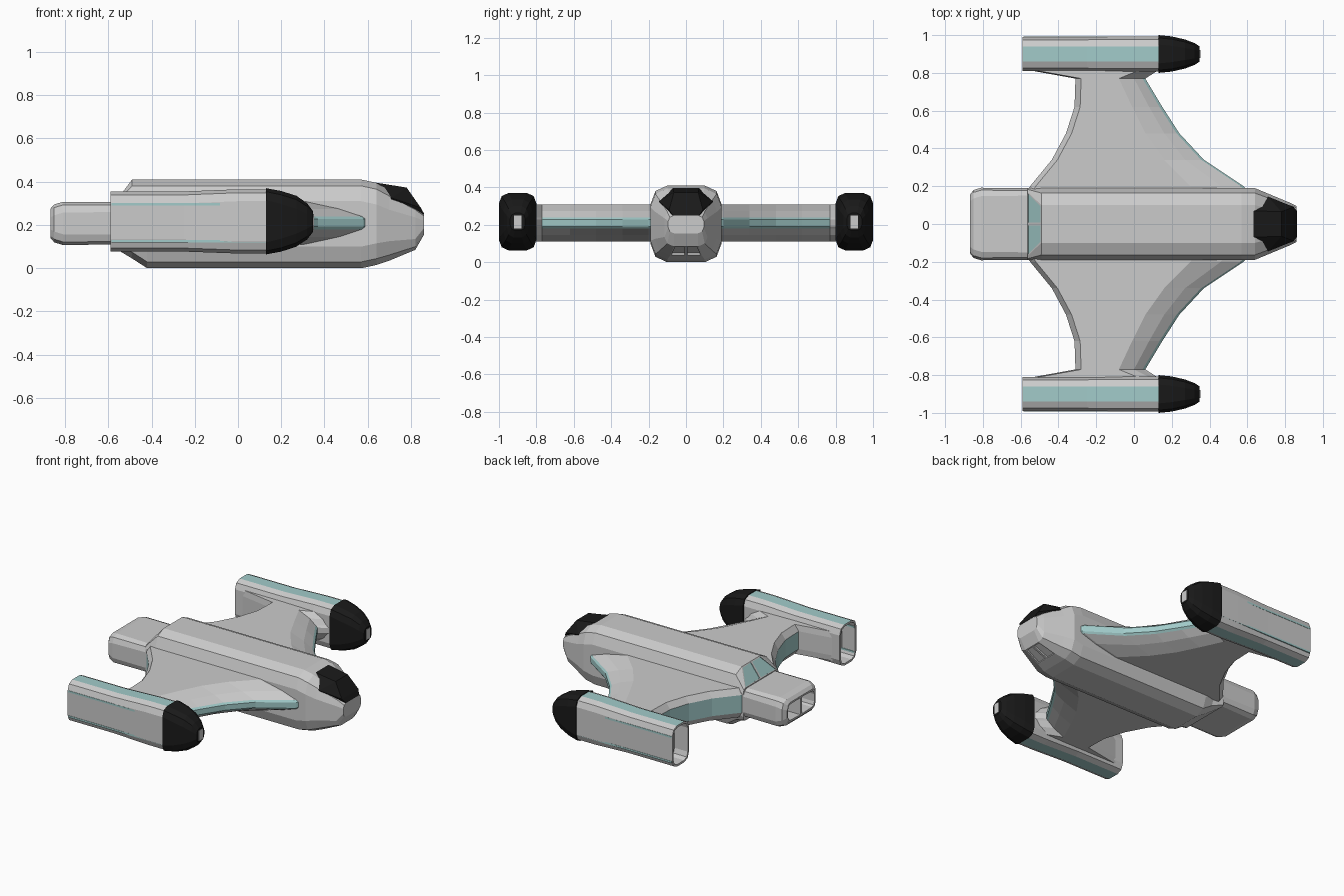
import bpy, bmesh, math

if "Cube" in bpy.data.objects:
    bpy.data.objects.remove(bpy.data.objects["Cube"])


def material(name, rgb):
    m = bpy.data.materials.new(name)
    m.diffuse_color = (*rgb, 1)
    m.use_nodes = True
    m.node_tree.nodes["Principled BSDF"].inputs["Base Color"].default_value = m.diffuse_color
    return m


GREY = material("hull_grey", (0.62, 0.62, 0.62))
TEAL = material("teal", (0.36, 0.60, 0.59))
BLACK = material("black", (0.01, 0.01, 0.01))
WHITE = material("white", (0.85, 0.85, 0.85))


def section(x, hw, z0, z1, cy, cz, y=0, steps=2, mid=False):
    """Rounded-rectangle section across x; cy/cz are the corner sizes."""
    arc = [math.pi / 2 * i / steps for i in range(steps + 1)]
    half = [(hw - cy + cy * math.sin(a), z1 - cz + cz * math.cos(a)) for a in arc]
    half += [(hw - cy + cy * math.cos(a), z0 + cz - cz * math.sin(a)) for a in arc]
    left = [(-u, z) for u, z in reversed(half)]
    pts = [(0, z1)] + half + [(0, z0)] + left if mid else half + left
    return [(x, y + u, z) for u, z in pts]


def loft(rings, split=False):
    """Skin the rings; returns bmesh, grid of side faces, start and end caps."""
    bm = bmesh.new()
    vs = [[bm.verts.new(p) for p in r] for r in rings]
    n = len(rings[0])
    sides = [[bm.faces.new((a[j], a[(j + 1) % n], b[(j + 1) % n], b[j])) for j in range(n)]
             for a, b in zip(vs, vs[1:])]
    h = n // 2
    caps = []
    for r in (vs[0], vs[-1]):
        parts = [r[:h + 1], r[h:] + r[:1]] if split else [r]
        caps.append([bm.faces.new(p) for p in parts])
    bmesh.ops.recalc_face_normals(bm, faces=bm.faces)
    return bm, sides, caps[0], caps[1]


def recess(bm, faces, border, depth, mat=0):
    """Inset each face and sink it along x/z to make an opening or window."""
    bmesh.ops.inset_individual(bm, faces=faces, thickness=border, depth=0)
    for f in faces:
        f.material_index = mat
    if depth:
        bm.normal_update()
        for f in faces:
            d = -f.normal * depth
            new = bmesh.ops.extrude_discrete_faces(bm, faces=[f])["faces"]
            bmesh.ops.translate(bm, verts=new[0].verts, vec=d)


def finish(name, bm, mats=(GREY,), mirror=False):
    me = bpy.data.meshes.new(name)
    bm.to_mesh(me)
    bm.free()
    for m in mats:
        me.materials.append(m)
    ob = bpy.data.objects.new(name, me)
    bpy.context.collection.objects.link(ob)
    if mirror:
        mod = ob.modifiers.new("mirror", "MIRROR")
        mod.use_axis = (False, True, False)
        mod.use_mirror_merge = False
    return ob


def box(name, lo, hi, mat, mirror=False):
    bm = bmesh.new()
    bmesh.ops.create_cube(bm, size=1)
    for v in bm.verts:
        v.co = [(a + b) / 2 + c * (b - a) for a, b, c in zip(lo, hi, v.co)]
    return finish(name, bm, (mat,), mirror)


# Fuselage with sloped rear windows and lower front openings
hull = [(-0.565, 0.19, 0.09, 0.31, 0.02, 0.03),
        (-0.49, 0.19, 0.045, 0.41, 0.09, 0.10),
        (-0.42, 0.19, 0.0, 0.41, 0.09, 0.10),
        (0.57, 0.19, 0.0, 0.41, 0.09, 0.10),
        (0.64, 0.19, 0.015, 0.395, 0.09, 0.10),
        (0.70, 0.165, 0.035, 0.36, 0.08, 0.09),
        (0.82, 0.115, 0.085, 0.285, 0.05, 0.05),
        (0.86, 0.095, 0.155, 0.25, 0.03, 0.03)]
bm, sides, rear, front = loft([section(*r, mid=True) for r in hull], split=True)
n = len(sides[0])
recess(bm, [sides[0][0], sides[0][n - 1]], 0.010, 0.004, 1)
recess(bm, [sides[5][n // 2 - 1], sides[5][n // 2]], 0.010, 0.012)
finish("fuselage", bm, (GREY, TEAL))

# Faceted cockpit canopy
bm = bmesh.new()
for x, y, z in [(0.63, 0.07, 0.397), (0.71, 0.145, 0.325), (0.78, 0.065, 0.373),
                (0.845, 0.09, 0.28), (0.862, 0.07, 0.25), (0.70, 0.10, 0.25)]:
    for s in (-1, 1):
        bm.verts.new((x, s * y, z))
hull_out = bmesh.ops.convex_hull(bm, input=bm.verts)
finish("cockpit_canopy", bm, (BLACK,))

# Rear engine block with twin exhausts
engine = [(-0.50, 0.19, 0.11, 0.305, 0.04, 0.045),
          (-0.58, 0.19, 0.11, 0.305, 0.04, 0.045),
          (-0.81, 0.192, 0.107, 0.307, 0.045, 0.05),
          (-0.85, 0.18, 0.12, 0.295, 0.045, 0.05),
          (-0.868, 0.155, 0.14, 0.275, 0.035, 0.04)]
bm, sides, front, rear = loft([section(*r, mid=True) for r in engine], split=True)
recess(bm, rear, 0.014, 0.10)
finish("rear_engine", bm)


# Wings swept along y, with teal leading and trailing edges
def wing_section(y, xr, xf, k, m):
    pts = [(xr, 0.15), (xr, 0.27), (xr + 0.03, 0.31), (xf - k, 0.31), (xf - m, 0.275),
           (xf - 0.015, 0.24), (xf, 0.228), (xf, 0.192), (xf - 0.015, 0.18),
           (xf - m, 0.145), (xf - k, 0.11), (xr + 0.03, 0.11)]
    return [(x, y, z) for x, z in pts]


stations = [(0.15, -0.58, 0.62, 0.30, 0.13), (0.20, -0.55, 0.58, 0.28, 0.12),
            (0.34, -0.435, 0.37, 0.21, 0.10), (0.48, -0.36, 0.24, 0.18, 0.08),
            (0.62, -0.315, 0.15, 0.16, 0.07), (0.77, -0.31, 0.06, 0.14, 0.06)]
bm, sides, _, _ = loft([wing_section(*s) for s in stations])
for seg in sides:
    for j in (0, 5, 6, 7):
        seg[j].material_index = 1
finish("wings", bm, (GREY, TEAL), mirror=True)

# Flared joints between wings and nacelles
bm, _, _, _ = loft([wing_section(0.77, -0.31, 0.06, 0.14, 0.06),
                    wing_section(0.815, -0.56, 0.13, 0.10, 0.04)])
finish("wing_joints", bm, mirror=True)

# Nacelles with open rear ends and teal strips above and below
pods = [(-0.59, 0.09, 0.077, 0.355, 0.05, 0.055), (-0.25, 0.09, 0.077, 0.355, 0.05, 0.055),
        (0.0, 0.093, 0.068, 0.365, 0.053, 0.055), (0.135, 0.093, 0.068, 0.365, 0.053, 0.055)]
bm, sides, rear, _ = loft([section(*r, y=0.9) for r in pods])
n = len(sides[0])
for seg in sides:
    for j in (n - 1, n // 2 - 1):
        seg[j].material_index = 1
recess(bm, rear, 0.014, 0.10)
finish("nacelles", bm, (GREY, TEAL), mirror=True)
for name, z in (("upper_side_stripe", 0.295), ("lower_side_stripe", 0.125)):
    box(name, (-0.585, 0.97, z - 0.006), (0.13, 0.992, z + 0.006), TEAL, True)

# Black nacelle noses with a pale slit
cones = [(0.13, 0.10, 0.064, 0.37, 0.05, 0.055), (0.20, 0.093, 0.077, 0.357, 0.05, 0.06),
         (0.27, 0.077, 0.10, 0.335, 0.045, 0.06), (0.32, 0.058, 0.133, 0.30, 0.035, 0.05),
         (0.348, 0.04, 0.17, 0.262, 0.025, 0.03)]
bm, _, _, _ = loft([section(*r, y=0.9) for r in cones])
finish("nacelle_noses", bm, (BLACK,), mirror=True)
box("nose_slits", (0.33, 0.88, 0.18), (0.351, 0.92, 0.25), WHITE, True)
